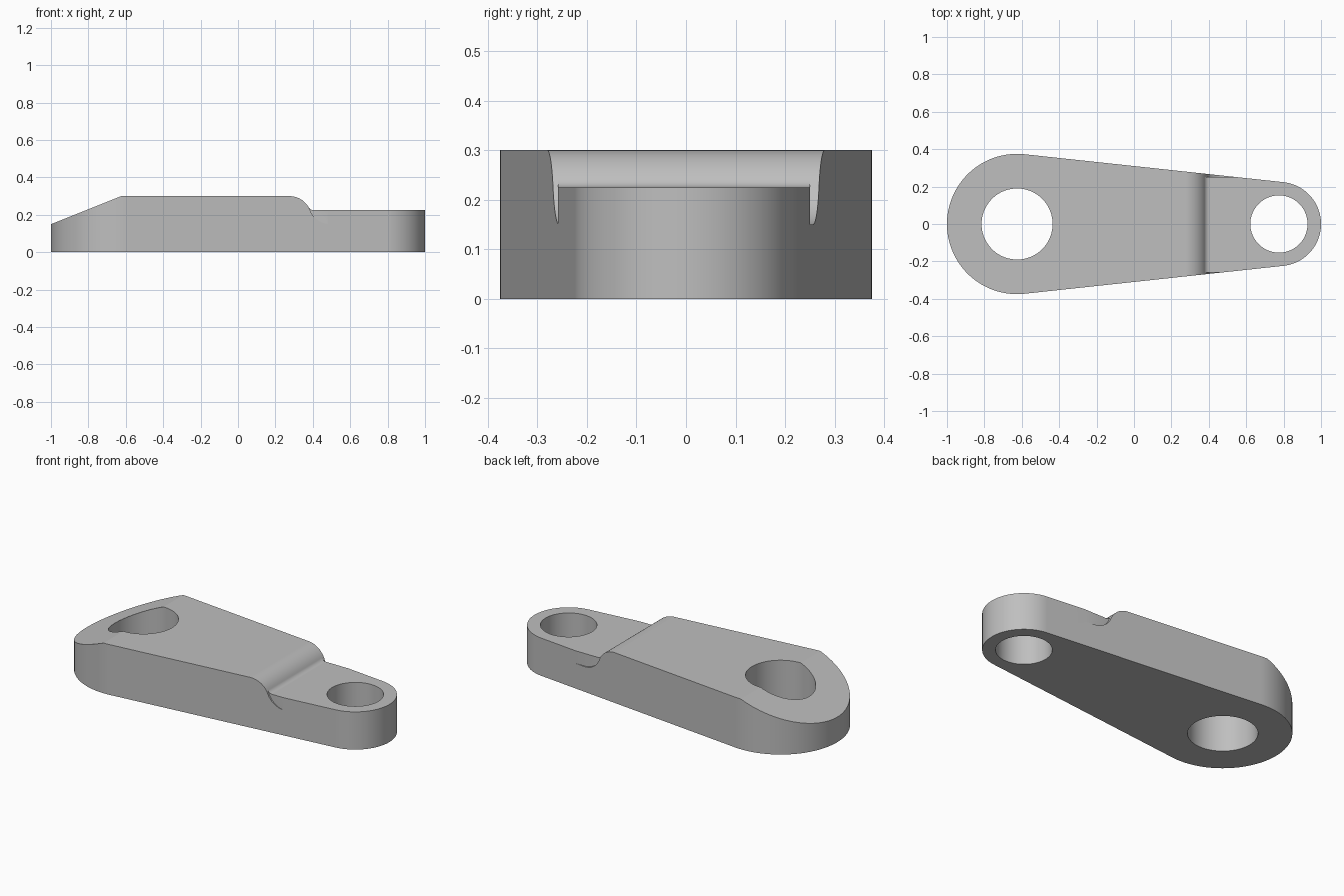
import bpy, bmesh
from math import sin, cos, pi, asin, atan2

if "Cube" in bpy.data.objects:
    bpy.data.objects.remove(bpy.data.objects["Cube"])

BIG_X, BIG_R, BIG_HOLE = -0.625, 0.375, 0.19
SMALL_X, SMALL_R, SMALL_HOLE = 0.775, 0.225, 0.153
TOP, STEP, RELIEF = 0.3, 0.225, 0.15

steel = bpy.data.materials.new("plain grey")
steel.use_nodes = True
grey = (0.52, 0.52, 0.52, 1)
steel.diffuse_color = grey
steel.node_tree.nodes["Principled BSDF"].inputs["Base Color"].default_value = grey


def prism(name, points, vector):
    """Solid made by sweeping a closed outline along a vector."""
    bm = bmesh.new()
    face = bm.faces.new([bm.verts.new(p) for p in points])
    swept = bmesh.ops.extrude_face_region(bm, geom=[face])["geom"]
    bmesh.ops.translate(bm, vec=vector,
                        verts=[v for v in swept if isinstance(v, bmesh.types.BMVert)])
    bmesh.ops.recalc_face_normals(bm, faces=bm.faces[:])
    mesh = bpy.data.meshes.new(name)
    bm.to_mesh(mesh)
    bm.free()
    mesh.materials.append(steel)
    obj = bpy.data.objects.new(name, mesh)
    bpy.context.collection.objects.link(obj)
    return obj


def arc(cx, cy, r, start, end, n):
    return [(cx + r * cos(start + (end - start) * i / n),
             cy + r * sin(start + (end - start) * i / n)) for i in range(n + 1)]


def s_curve(x0, z0, x1, z1, r, n=14):
    """Convex arc of radius r followed by a tangent concave arc, level at both ends."""
    angle = 2 * atan2(z0 - z1, x1 - x0)
    r2 = (x1 - x0) / sin(angle) - r
    crest = arc(x0, z0 - r, r, pi / 2, pi / 2 - angle, n)
    foot = arc(x1, z1 + r2, r2, 1.5 * pi - angle, 1.5 * pi, n)
    return crest, foot[1:]


def combine(target, cutter, operation):
    cutter.hide_render = True
    mod = target.modifiers.new(operation.lower(), 'BOOLEAN')
    mod.operation, mod.object, mod.solver = operation, cutter, 'EXACT'
    bpy.context.view_layer.objects.active = target
    bpy.ops.object.modifier_apply(modifier=mod.name)
    bpy.data.objects.remove(cutter)


# Tapered plan outline: two round ends joined by tangent sides
tangent = pi / 2 - asin((BIG_R - SMALL_R) / (SMALL_X - BIG_X))
outline = (arc(BIG_X, 0, BIG_R, tangent, 2 * pi - tangent, 72)
           + arc(SMALL_X, 0, SMALL_R, -tangent, tangent, 56))
link = prism("link_arm", [(x, y, 0) for x, y in outline], (0, 0, 0.6))

# Side profile: sloped nose, flat top, blended step down to the thin end
crest, foot = s_curve(0.275, TOP, 0.405, STEP, 0.118)
slope = (TOP - 0.15) / BIG_R
profile = ([(-1.2, 0), (-1.2, 0.15 - 0.2 * slope), (BIG_X, TOP)]
           + crest + foot + [(1.2, STEP), (1.2, 0)])
combine(link, prism("profile_cutter", [(x, -0.6, z) for x, z in profile], (0, 1.2, 0)),
        'INTERSECT')

# Shallow reliefs where the step runs past the narrower thin end
crest, foot = s_curve(0.275, TOP, 0.495, RELIEF, 0.118)
low = [p for p in crest if p[0] > 0.374] + foot
relief = low + [(0.7, RELIEF), (0.7, 0.5), (low[0][0], 0.5)]
for y, side in ((0.25, 1), (-0.258, -1)):
    combine(link, prism("relief_cutter", [(x, y, z) for x, z in relief], (0, 0.3 * side, 0)),
            'DIFFERENCE')

# Through holes in both ends
for x, r in ((BIG_X, BIG_HOLE), (SMALL_X, SMALL_HOLE)):
    circle = arc(x, 0, r, 0, 2 * pi, 72)[:-1]
    combine(link, prism("hole_cutter", [(a, b, -0.1) for a, b in circle], (0, 0, 0.8)),
            'DIFFERENCE')

# Smooth curved walls, crisp edges
bpy.ops.object.select_all(action='DESELECT')
link.select_set(True)
bpy.context.view_layer.objects.active = link
bpy.ops.object.shade_smooth_by_angle(angle=pi / 9)
weighted = link.modifiers.new("even_normals", 'WEIGHTED_NORMAL')
weighted.keep_sharp = True
